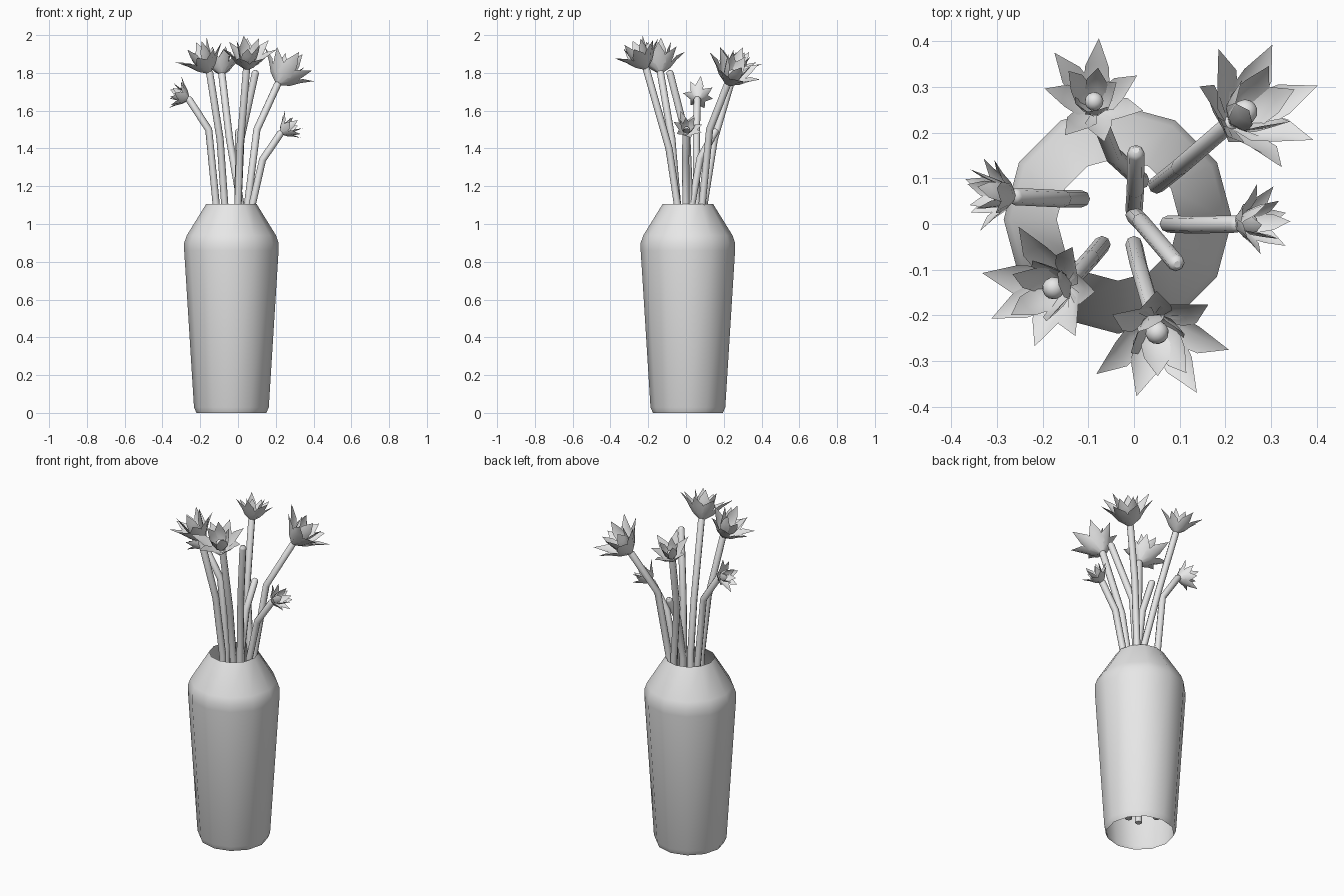
import bpy
import bmesh
import math
import random
from mathutils import Vector

random.seed(4)
cube = bpy.data.objects.get("Cube")
if cube:
    bpy.data.objects.remove(cube, do_unlink=True)

# One plain clay colour for everything
clay = bpy.data.materials.new("pale_grey")
clay.use_nodes = True
clay.diffuse_color = (0.8, 0.8, 0.8, 1)
clay.node_tree.nodes["Principled BSDF"].inputs["Base Color"].default_value = (0.8, 0.8, 0.8, 1)


def activate(obj):
    bpy.ops.object.select_all(action="DESELECT")
    obj.select_set(True)
    bpy.context.view_layer.objects.active = obj


def finish(name, bm, angle):
    mesh = bpy.data.meshes.new(name)
    bm.to_mesh(mesh)
    bm.free()
    mesh.materials.append(clay)
    obj = bpy.data.objects.new(name, mesh)
    bpy.context.collection.objects.link(obj)
    activate(obj)
    bpy.ops.object.shade_smooth_by_angle(angle=math.radians(angle))
    return obj


def make_vase(center, profile, sides=12):
    """Open twelve-sided shell, turned from (radius, height) pairs."""
    bm = bmesh.new()
    rings = []
    for r, z in profile:
        angles = [math.tau * i / sides for i in range(sides)]
        rings.append([bm.verts.new((center[0] + r * math.cos(a),
                                    center[1] + r * math.sin(a), z)) for a in angles])
    for low, high in zip(rings, rings[1:]):
        for i in range(sides):
            j = (i + 1) % sides
            bm.faces.new((low[i], low[j], high[j], high[i]))
    finish("vase", bm, 40)


def make_stem(name, points, radius=0.019):
    """Round tube along a bent path with a rounded tip."""
    path = [Vector(p) for p in points]
    path.insert(0, Vector((path[0].x, path[0].y, 0.1)))
    tip = (path[-1] - path[-2]).normalized()
    path += [path[-1] + tip * 0.009, path[-1] + tip * 0.014]
    curve = bpy.data.curves.new(name, "CURVE")
    curve.dimensions = "3D"
    curve.bevel_depth = radius
    curve.bevel_resolution = 2
    curve.use_fill_caps = True
    spline = curve.splines.new("POLY")
    spline.points.add(len(path) - 1)
    for point, co in zip(spline.points, path):
        point.co = (*co, 1)
    spline.points[-2].radius = 0.8
    spline.points[-1].radius = 0.4
    curve.materials.append(clay)
    obj = bpy.data.objects.new(name, curve)
    bpy.context.collection.objects.link(obj)
    activate(obj)
    bpy.ops.object.convert(target="MESH")
    bpy.ops.object.shade_smooth_by_angle(angle=math.radians(50))


# Petal outlines: (distance out, height, half width) from base to tip
OUTER = [(0.08, 0.0, 0.08), (0.42, 0.25, 0.27), (0.68, 0.58, 0.24), (1.05, 0.95, 0)]
INNER = [(0.06, 0.05, 0.08), (0.32, 0.4, 0.25), (0.42, 0.8, 0.21), (0.52, 1.25, 0)]


def add_petal(bm, outline, turn, stretch):
    out = Vector((math.cos(turn), math.sin(turn), 0))
    side = Vector((-out.y, out.x, 0))
    up = Vector((0, 0, 1))
    rows = []
    for r, h, w in outline[:-1]:
        mid = (out * r + up * h) * stretch
        cupped = (up - out) * w * 0.3
        rows.append([bm.verts.new(mid + cupped - side * w), bm.verts.new(mid),
                     bm.verts.new(mid + cupped + side * w)])
    r, h, _ = outline[-1]
    tip = bm.verts.new((out * r + up * h) * stretch)
    for low, high in zip(rows, rows[1:]):
        for i in range(2):
            bm.faces.new((low[i], high[i], high[i + 1], low[i + 1]))
    for i in range(2):
        bm.faces.new((rows[-1][i], tip, rows[-1][i + 1]))


def make_flower(name, base, axis, size):
    bm = bmesh.new()
    start = random.random() * math.tau
    for outline, count in ((OUTER, 7), (INNER, 5)):
        for i in range(count):
            turn = start + math.tau * (i + random.uniform(-0.15, 0.15)) / count
            add_petal(bm, outline, turn, random.uniform(0.88, 1.1))
    # Round heart
    ball = bmesh.ops.create_uvsphere(bm, u_segments=12, v_segments=8, radius=0.19)
    bmesh.ops.translate(bm, verts=ball["verts"], vec=(0, 0, 0.45))
    obj = finish(name, bm, 50)
    obj.location = base
    obj.scale = (size,) * 3
    obj.rotation_euler = Vector(axis).to_track_quat("Z", "Y").to_euler()


make_vase((-0.035, 0.01), [(0.185, 0), (0.198, 0.03), (0.25, 0.86), (0.25, 0.9),
                           (0.236, 0.94), (0.134, 1.105)])

# Flowering stems: path, direction the bloom faces, bloom size
blooms = {
    "front_right": ([(-0.07, -0.045, 1.1), (-0.095, -0.075, 1.45), (-0.15, -0.135, 1.8)],
                    (-0.5, -0.1, 1), 0.13),
    "front": ([(0, -0.045, 1.1), (0.01, -0.09, 1.4), (0.045, -0.21, 1.82)],
              (0.1, -0.5, 1), 0.135),
    "back_left": ([(0.05, 0.085, 1.1), (0.1, 0.125, 1.5), (0.21, 0.22, 1.74)],
                  (0.65, 0.5, 1), 0.145),
    "back": ([(0.015, 0.095, 1.1), (-0.045, 0.15, 1.45), (-0.085, 0.25, 1.79)],
             (-0.05, 0.4, 1), 0.108),
    "right": ([(-0.115, 0.055, 1.1), (-0.155, 0.055, 1.5), (-0.26, 0.06, 1.66)],
              (-0.9, 0.1, 0.4), 0.085),
    "left": ([(0.075, 0, 1.1), (0.13, -0.002, 1.34), (0.225, 0, 1.48)],
             (0.7, 0.1, 0.5), 0.082),
}
for place, (path, axis, size) in blooms.items():
    make_stem(place + "_stem", path)
    make_flower(place + "_flower", path[-1], axis, size)

# Bare stems
make_stem("tall_bare_stem", [(0, 0.02, 1.1), (0.015, 0.005, 1.45), (0.092, -0.085, 1.8)])
make_stem("short_bare_stem", [(0, 0.03, 1.1), (0.003, 0.075, 1.35), (0.004, 0.155, 1.49)])
